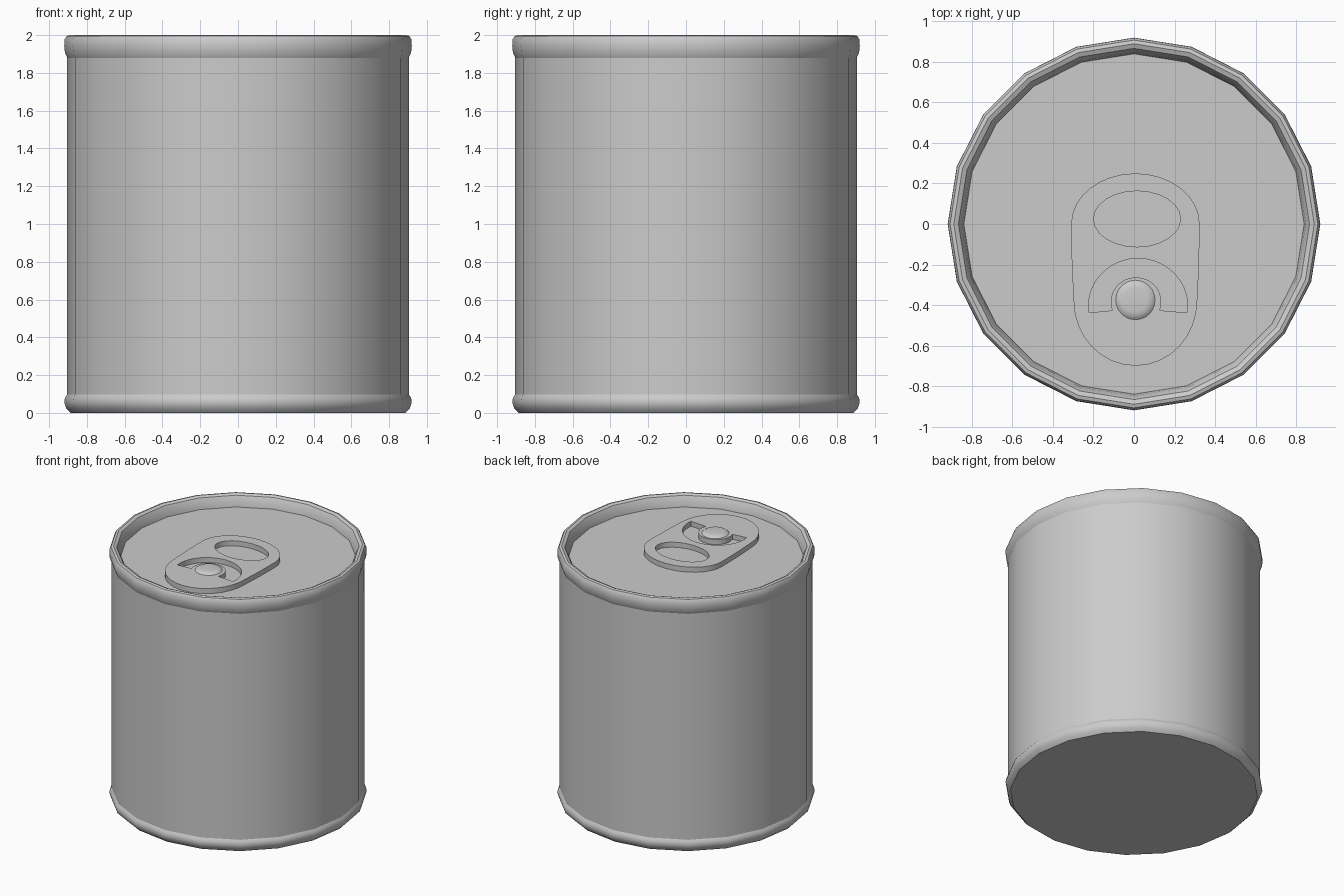
import bpy, bmesh
from math import sin, cos, pi, radians

if "Cube" in bpy.data.objects:
    bpy.data.objects.remove(bpy.data.objects["Cube"])


def smooth(ob, angle=35):
    bpy.ops.object.select_all(action='DESELECT')
    ob.select_set(True)
    bpy.context.view_layer.objects.active = ob
    bpy.ops.object.shade_smooth_by_angle(angle=radians(angle))


def lathe(name, profile, sides=20, center=(0, 0)):
    """Revolve (radius, z) points; a zero radius closes to a single point."""
    bm = bmesh.new()
    rings = []
    for r, z in profile:
        n = sides if r > 0 else 1
        rings.append([bm.verts.new((center[0] + r * cos(2 * pi * i / sides),
                                    center[1] + r * sin(2 * pi * i / sides), z))
                      for i in range(n)])
    for a, b in zip(rings, rings[1:]):
        for i in range(sides):
            j = (i + 1) % sides
            quad = [a[i % len(a)], a[j % len(a)], b[j % len(b)], b[i % len(b)]]
            bm.faces.new(list(dict.fromkeys(quad)))
    me = bpy.data.meshes.new(name)
    bm.to_mesh(me)
    bm.free()
    ob = bpy.data.objects.new(name, me)
    bpy.context.collection.objects.link(ob)
    smooth(ob)
    return ob


def arc(cx, cy, rx, ry, a0, a1, n):
    return [(cx + rx * cos(radians(a0 + (a1 - a0) * i / n)),
             cy + ry * sin(radians(a0 + (a1 - a0) * i / n))) for i in range(n + 1)]


# Can shell: flat base and bottom rim, wall, rolled top rim, recessed lid
LID = 1.91
lathe("can_base", [(0, 0), (0.885, 0), (0.91, 0.025), (0.92, 0.055),
                   (0.916, 0.08), (0.904, 0.098)])
lathe("can_wall", [(0.904, 0.098), (0.904, 1.88)])
lathe("top_rim", [(0.904, 1.88), (0.916, 1.905), (0.92, 1.94), (0.919, 1.975),
                  (0.908, 1.995), (0.89, 2.0), (0.867, 1.99), (0.848, 1.955),
                  (0.84, LID)])
lathe("lid", [(0.84, LID), (0, LID)])

# Pull tab: rounded outline with a finger hole and a crescent cut-out
CX = 0.007
outline = (arc(CX, 0, 0.317, 0.25, 0, 180, 16)
           + [(CX - 0.314, -0.2)]
           + arc(CX, -0.38, 0.305, 0.32, 180, 360, 16)
           + [(CX + 0.314, -0.2)])
finger_hole = arc(0.015, 0.025, 0.215, 0.138, 0, 360, 24)[:-1]
crescent = (arc(0.02, -0.405, 0.245, 0.235, -8, 188, 20)
            + arc(0.01, -0.385, 0.125, 0.122, 200, -20, 16))

cu = bpy.data.curves.new("pull_tab", 'CURVE')
cu.dimensions = '2D'
cu.fill_mode = 'BOTH'
cu.extrude = 0.02
for loop in (outline, finger_hole, crescent):
    sp = cu.splines.new('POLY')
    sp.points.add(len(loop) - 1)
    for p, (x, y) in zip(sp.points, loop):
        p.co = (x, y, 0, 1)
    sp.use_cyclic_u = True
tab = bpy.data.objects.new("pull_tab", cu)
tab.location.z = LID + 0.022
bpy.context.collection.objects.link(tab)
bpy.ops.object.select_all(action='DESELECT')
tab.select_set(True)
bpy.context.view_layer.objects.active = tab
bpy.ops.object.convert(target='MESH')
smooth(bpy.context.view_layer.objects.active)

# Rivet holding the tab
top = LID + 0.042
lathe("rivet", [(0.1, top - 0.002), (0.09, top + 0.006), (0.078, top + 0.013),
                (0.06, top + 0.016), (0, top + 0.016)], 24, (CX, -0.375))
